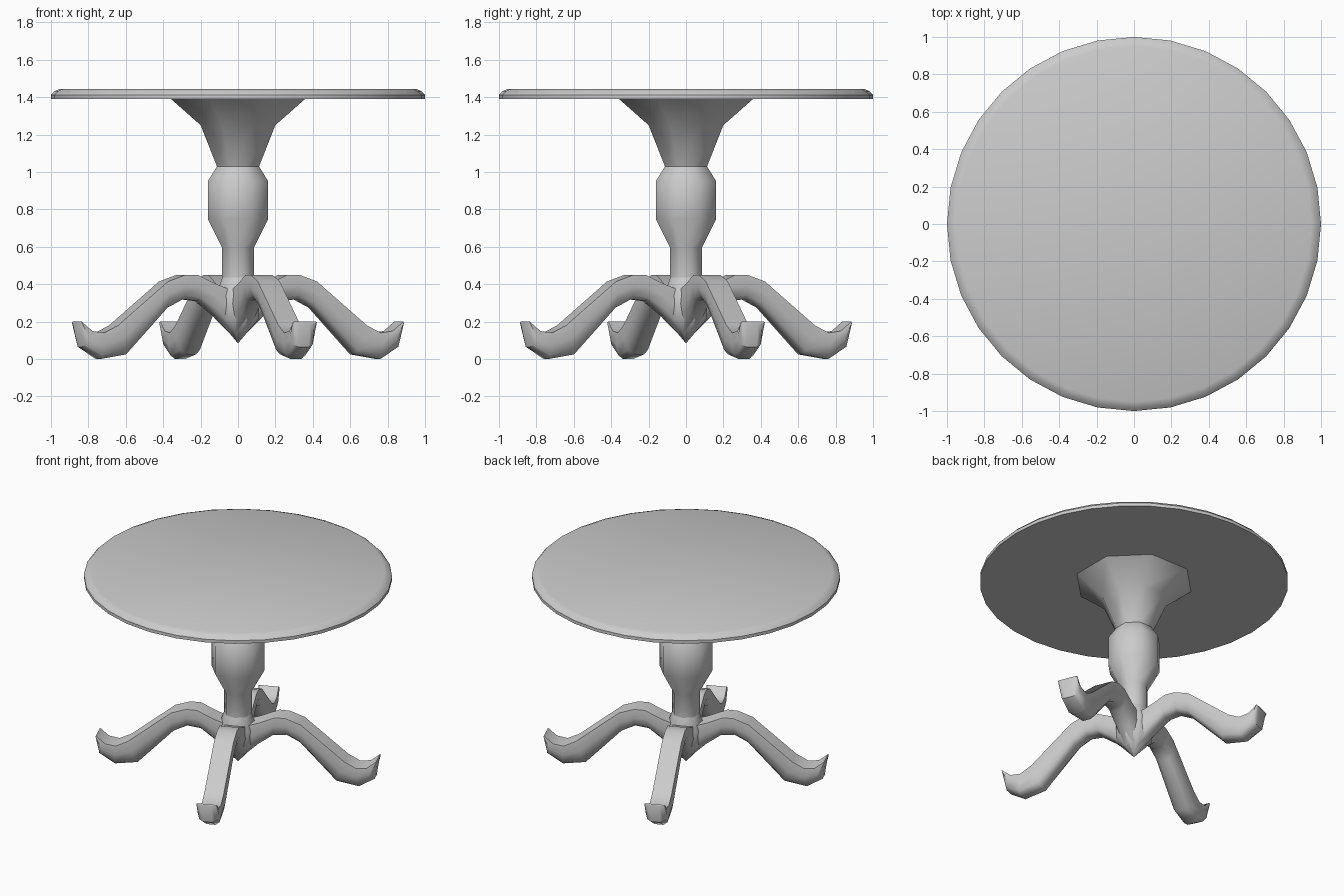
import bpy, bmesh, math
from mathutils import Matrix

cube = bpy.data.objects.get("Cube")
if cube:
    bpy.data.objects.remove(cube, do_unlink=True)

TURN = math.radians(22.5)  # legs and column facets share this turn

grey = bpy.data.materials.new("plain grey")
grey.use_nodes = True
grey.diffuse_color = (0.6, 0.6, 0.6, 1)
grey.node_tree.nodes["Principled BSDF"].inputs["Base Color"].default_value = (0.6, 0.6, 0.6, 1)


def finish(bm, name, angle):
    bmesh.ops.remove_doubles(bm, verts=bm.verts, dist=0.0005)
    bmesh.ops.recalc_face_normals(bm, faces=bm.faces)
    mesh = bpy.data.meshes.new(name)
    bm.to_mesh(mesh)
    bm.free()
    mesh.materials.append(grey)
    obj = bpy.data.objects.new(name, mesh)
    bpy.context.collection.objects.link(obj)
    bpy.ops.object.select_all(action="DESELECT")
    obj.select_set(True)
    bpy.context.view_layer.objects.active = obj
    bpy.ops.object.shade_smooth_by_angle(angle=math.radians(angle))
    return obj


def skin(bm, rings):
    """Bridge matching rings of points and cap both ends."""
    loops = [[bm.verts.new(p) for p in ring] for ring in rings]
    n = len(loops[0])
    for a, b in zip(loops, loops[1:]):
        for i in range(n):
            j = (i + 1) % n
            bm.faces.new((a[i], a[j], b[j], b[i]))
    bm.faces.new(loops[0])
    bm.faces.new(loops[-1])


def turned(name, profile, sides, phase, angle):
    bm = bmesh.new()
    steps = [phase + math.tau * i / sides for i in range(sides)]
    skin(bm, [[(r * math.cos(a), r * math.sin(a), z) for a in steps] for r, z in profile])
    return finish(bm, name, angle)


# Round top with a softened rim
turned("table_top", [(1, 1.39), (1, 1.412), (0.98, 1.433), (0.95, 1.445)], 32, 0, 35)

# Turned column with flared support
turned("column", [(0.092, 0.4), (0.092, 0.595), (0.175, 0.75), (0.175, 0.95),
                  (0.122, 1.03), (0.216, 1.25), (0.39, 1.392)], 8, TURN, 50)

# Pointed hub where the legs meet
turned("hub", [(0.001, 0.085), (0.12, 0.215), (0.125, 0.34), (0.092, 0.435)], 8, TURN, 50)

# Leg stations: top edge (distance, height), bottom edge (distance, height)
stations = [
    ((0.04, 0.36), (0.04, 0.14)),
    ((0.15, 0.40), (0.14, 0.235)),
    ((0.26, 0.45), (0.24, 0.31)),
    ((0.33, 0.45), (0.33, 0.32)),
    ((0.43, 0.415), (0.42, 0.275)),
    ((0.72, 0.18), (0.66, 0.025)),
    ((0.80, 0.14), (0.81, 0.0)),
    ((0.87, 0.15), (0.915, 0.065)),
    ((0.93, 0.20), (0.935, 0.19)),
]
# Half section: (share of the way down, half width)
section = [(0, 0.064), (0.45, 0.07), (0.85, 0.056), (1, 0.03)]
section += [(t, -w) for t, w in reversed(section)]

for k, side in enumerate(("left", "back", "right", "front")):
    bm = bmesh.new()
    skin(bm, [[(a[0] + (b[0] - a[0]) * t, w, a[1] + (b[1] - a[1]) * t)
               for t, w in section] for a, b in stations])
    bm.transform(Matrix.Rotation(TURN + k * math.pi / 2, 4, "Z"))
    finish(bm, side + "_leg", 45)
